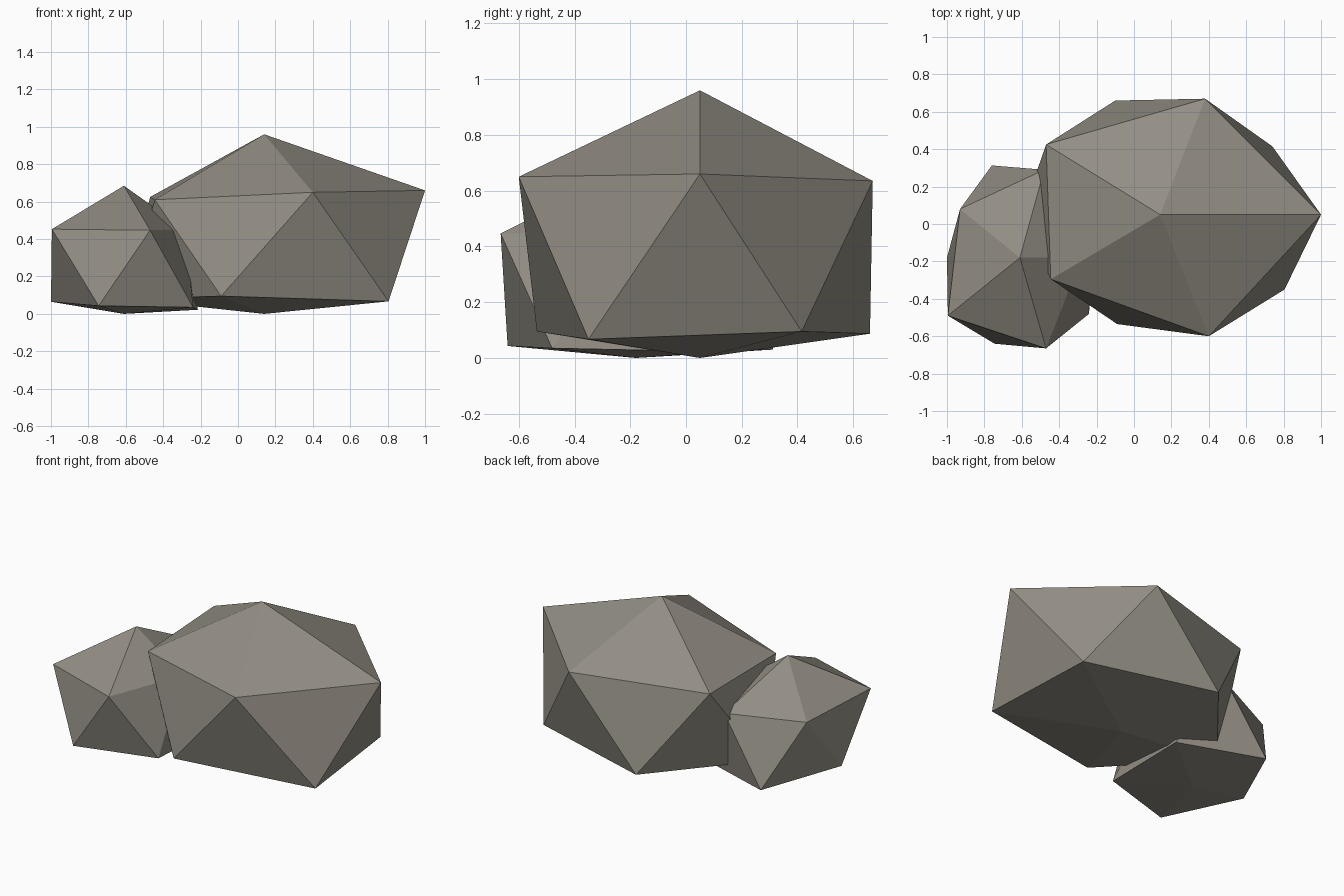
import bpy
import bmesh

if "Cube" in bpy.data.objects:
    bpy.data.objects.remove(bpy.data.objects["Cube"])

stone = bpy.data.materials.new("warm grey stone")
stone.diffuse_color = (0.29, 0.27, 0.23, 1.0)
stone.use_nodes = True
stone.node_tree.nodes["Principled BSDF"].inputs["Base Color"].default_value = stone.diffuse_color


def boulder(name, top, bottom, upper, lower):
    """Uneven icosahedron: two poles joined by two five-point rings,
    listed anticlockwise; lower[i] sits between upper[i] and upper[i + 1]."""
    bm = bmesh.new()
    t, b = bm.verts.new(top), bm.verts.new(bottom)
    u = [bm.verts.new(p) for p in upper]
    l = [bm.verts.new(p) for p in lower]
    for i in range(5):
        j = (i + 1) % 5
        for face in ((t, u[i], u[j]), (u[i], l[i], u[j]),
                     (l[i], l[j], u[j]), (b, l[j], l[i])):
            bm.faces.new(face)
    bmesh.ops.recalc_face_normals(bm, faces=bm.faces)
    mesh = bpy.data.meshes.new(name)
    bm.to_mesh(mesh)
    bm.free()
    mesh.materials.append(stone)
    obj = bpy.data.objects.new(name, mesh)
    bpy.context.collection.objects.link(obj)
    return obj


# Large boulder
boulder("large_boulder", (0.14, 0.05, 0.96), (0.14, 0.05, 0.0),
        [(1.0, 0.05, 0.66), (0.38, 0.67, 0.635), (-0.47, 0.425, 0.625),
         (-0.445, -0.295, 0.61), (0.40, -0.60, 0.65)],
        [(0.74, 0.415, 0.095), (-0.10, 0.66, 0.087), (-0.60, 0.05, 0.08),
         (-0.09, -0.535, 0.095), (0.805, -0.35, 0.067)])

# Small boulder leaning into its left side
boulder("small_boulder", (-0.61, -0.18, 0.685), (-0.61, -0.18, 0.0),
        [(-0.28, -0.18, 0.45), (-0.48, 0.29, 0.45), (-0.93, 0.08, 0.43),
         (-0.995, -0.49, 0.453), (-0.47, -0.665, 0.447)],
        [(-0.215, 0.13, 0.022), (-0.76, 0.313, 0.03), (-1.0, -0.18, 0.065),
         (-0.745, -0.64, 0.043), (-0.24, -0.48, 0.035)])
